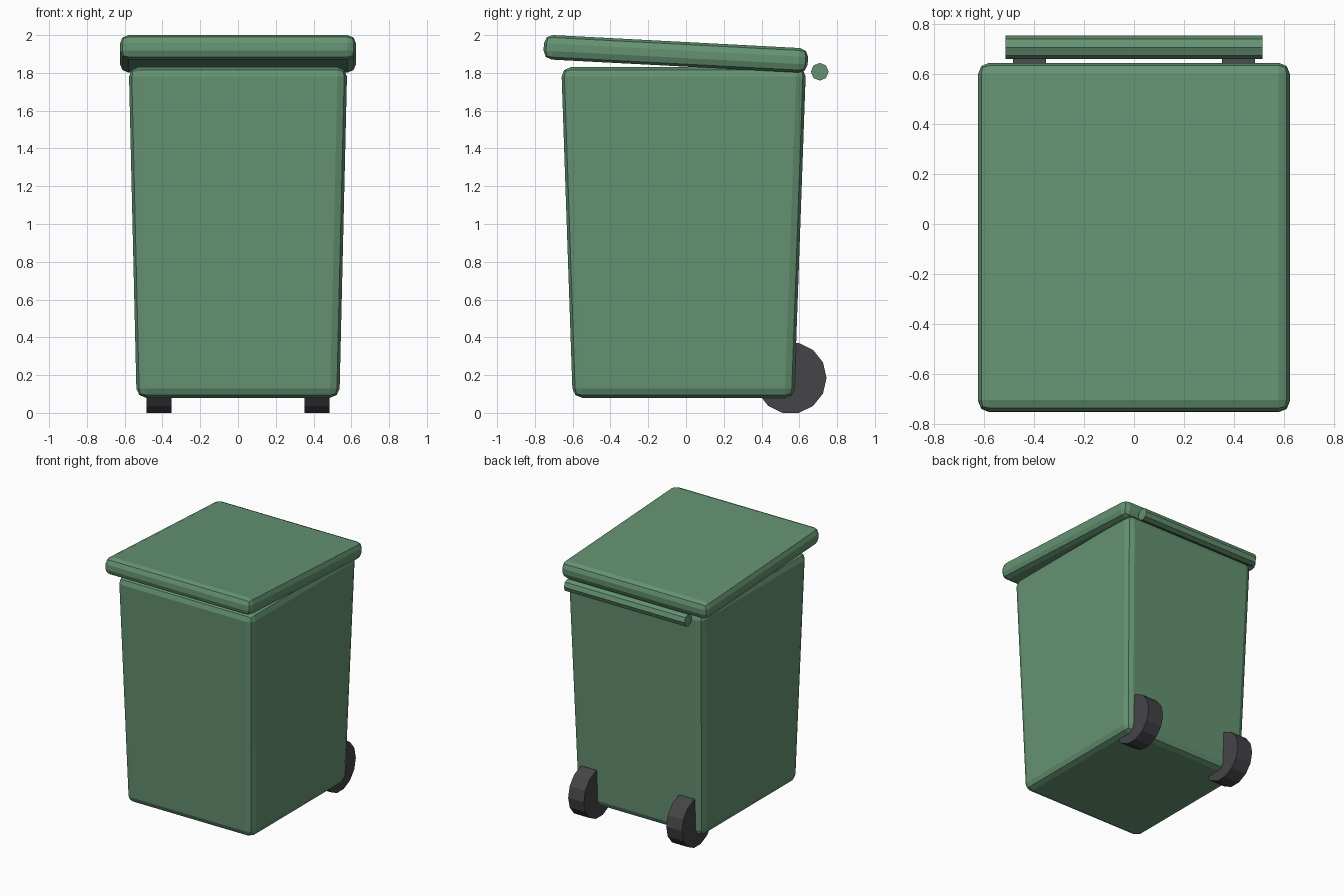
import bpy, bmesh
from math import radians, pi
from mathutils import Matrix

if "Cube" in bpy.data.objects:
    bpy.data.objects.remove(bpy.data.objects["Cube"])


def material(name, rgb):
    m = bpy.data.materials.new(name)
    m.diffuse_color = (*rgb, 1)
    m.use_nodes = True
    m.node_tree.nodes["Principled BSDF"].inputs["Base Color"].default_value = m.diffuse_color
    return m


GREEN = material("green_plastic", (0.13, 0.29, 0.17))
DARK = material("dark_rubber", (0.06, 0.058, 0.065))


def add_object(name, bm, mat):
    bmesh.ops.recalc_face_normals(bm, faces=bm.faces)
    mesh = bpy.data.meshes.new(name)
    bm.to_mesh(mesh)
    bm.free()
    mesh.materials.append(mat)
    ob = bpy.data.objects.new(name, mesh)
    bpy.context.collection.objects.link(ob)
    return ob


def tapered_box(name, bottom, top, mat, bevel):
    """bottom / top = (half width, y front, y back, z)"""
    bm = bmesh.new()
    rings = [[bm.verts.new(p) for p in ((-w, y0, z), (w, y0, z), (w, y1, z), (-w, y1, z))]
             for w, y0, y1, z in (bottom, top)]
    lo, hi = rings
    bm.faces.new(lo)
    bm.faces.new(hi)
    for i in range(4):
        j = (i + 1) % 4
        bm.faces.new((lo[i], lo[j], hi[j], hi[i]))
    ob = add_object(name, bm, mat)
    mod = ob.modifiers.new("rounded_edges", 'BEVEL')
    mod.width = bevel
    mod.segments = 2
    return ob


def x_cylinder(name, sides, radius, x0, x1, y, z, mat):
    """Cylinder lying along x, with one corner pointing towards +y"""
    bm = bmesh.new()
    bmesh.ops.create_cone(bm, cap_ends=True, segments=sides, radius1=radius,
                          radius2=radius, depth=x1 - x0)
    first = max(bm.verts, key=lambda v: v.co.y).co
    if abs(first.x) > 1e-4:
        bmesh.ops.rotate(bm, verts=bm.verts, matrix=Matrix.Rotation(pi / 2, 3, 'Z'))
    bmesh.ops.rotate(bm, verts=bm.verts, matrix=Matrix.Rotation(pi / 2, 3, 'Y'))
    bmesh.ops.translate(bm, verts=bm.verts, vec=((x0 + x1) / 2, y, z))
    return add_object(name, bm, mat)


# Tapered bin body
tapered_box("body", (0.537, -0.60, 0.573, 0.08), (0.578, -0.66, 0.635, 1.83), GREEN, 0.05)

# Lid, tilted up at the front
lid = tapered_box("lid", (0.625, -0.70, 0.70, -0.065), (0.625, -0.70, 0.70, 0.065), GREEN, 0.045)
lid.location = (0, -0.054, 1.901)
lid.rotation_euler = (radians(-3), 0, 0)

# Octagonal handle bar behind the lid
x_cylinder("handle_bar", 8, 0.047, -0.515, 0.515, 0.708, 1.806, GREEN)

# Two rear wheels
for side, x0, x1 in (("left", -0.485, -0.352), ("right", 0.352, 0.485)):
    x_cylinder(side + "_wheel", 14, 0.19, x0, x1, 0.554, 0.185, DARK)
